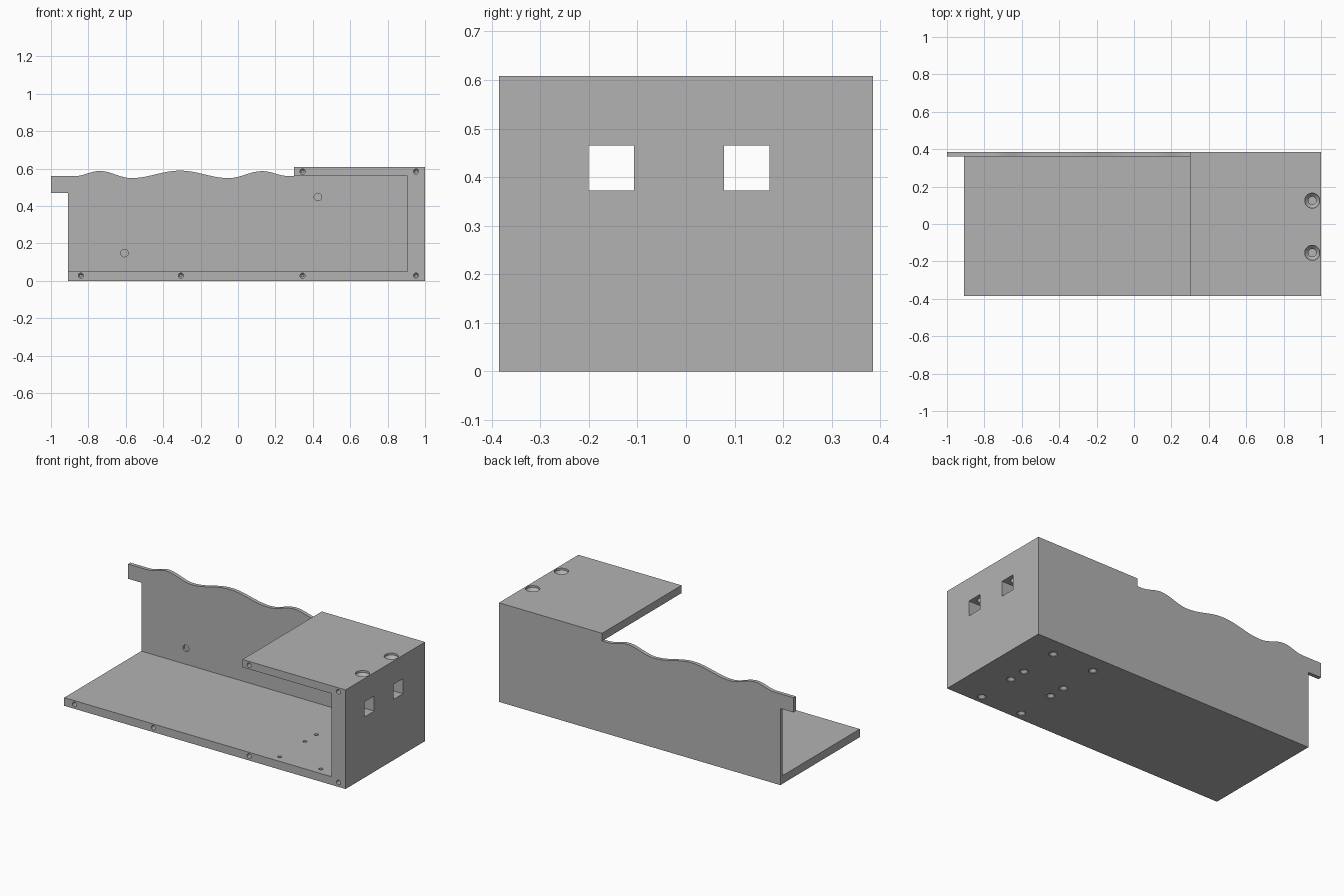
import bpy, bmesh, math
from mathutils import Vector

cube = bpy.data.objects.get("Cube")
if cube:
    bpy.data.objects.remove(cube, do_unlink=True)

COLOR = (0.45, 0.45, 0.45, 1)
grey = bpy.data.materials.new("plain grey")
grey.use_nodes = True
grey.diffuse_color = COLOR
grey.node_tree.nodes["Principled BSDF"].inputs["Base Color"].default_value = COLOR

LEFT, RIGHT, WALL, ROOF = -0.91, 1.0, 0.905, 0.3
FRONT, BACK, PANEL = -0.385, 0.385, 0.362
FLOOR, CEIL, TOP = 0.05, 0.56, 0.608


def finish(name, bm):
    bmesh.ops.recalc_face_normals(bm, faces=bm.faces)
    mesh = bpy.data.meshes.new(name)
    bm.to_mesh(mesh)
    bm.free()
    mesh.materials.append(grey)
    obj = bpy.data.objects.new(name, mesh)
    bpy.context.collection.objects.link(obj)
    return obj


def extrude_profile(name, points, y0, y1):
    """Extrude an x-z outline along y."""
    bm = bmesh.new()
    face = bm.faces.new([bm.verts.new((x, y0, z)) for x, z in points])
    grown = bmesh.ops.extrude_face_region(bm, geom=[face])["geom"]
    verts = [v for v in grown if isinstance(v, bmesh.types.BMVert)]
    bmesh.ops.translate(bm, verts=verts, vec=(0, y1 - y0, 0))
    return finish(name, bm)


def drill(bm, origin, axis, profile, sides=32):
    """Add a turned solid: profile is (radius, depth) along the axis."""
    axis = Vector(axis)
    u = axis.orthogonal().normalized()
    v = axis.cross(u)
    rings = []
    for r, d in profile:
        ring = []
        for i in range(sides):
            a = math.tau * i / sides
            p = Vector(origin) + axis * d + (u * math.cos(a) + v * math.sin(a)) * r
            ring.append(bm.verts.new(p))
        rings.append(ring)
    for a, b in zip(rings, rings[1:]):
        for i in range(sides):
            j = (i + 1) % sides
            bm.faces.new((a[i], a[j], b[j], b[i]))
    bm.faces.new(rings[0])
    bm.faces.new(rings[-1])


def cut(obj, bm):
    cutter = finish("cutter", bm)
    cutter.hide_render = True
    mod = obj.modifiers.new("cut", 'BOOLEAN')
    mod.operation = 'DIFFERENCE'
    mod.solver = 'EXACT'
    mod.object = cutter
    bpy.ops.object.select_all(action='DESELECT')
    bpy.context.view_layer.objects.active = obj
    obj.select_set(True)
    bpy.ops.object.modifier_apply(modifier=mod.name)
    bpy.data.objects.remove(cutter, do_unlink=True)
    bpy.ops.object.shade_smooth_by_angle(angle=math.radians(25))


# Floor, end wall and roof as one C-shaped shell
shell = extrude_profile("shell", [
    (LEFT, 0), (RIGHT, 0), (RIGHT, TOP), (ROOF, TOP),
    (ROOF, CEIL), (WALL, CEIL), (WALL, FLOOR), (LEFT, FLOOR)], FRONT, BACK)

# Back panel with wavy top and overhanging tab
crests = [(0.3, 0.56), (0.27, 0.56), (0.13, 0.586), (-0.05, 0.549), (-0.31, 0.589),
          (-0.57, 0.549), (-0.74, 0.587), (-0.87, 0.56)]
outline = [(LEFT, FLOOR), (WALL, FLOOR), (WALL, CEIL)]
STEPS = 14
for (xa, za), (xb, zb) in zip(crests, crests[1:]):
    for i in range(STEPS):
        t = i / STEPS
        outline.append((xa + (xb - xa) * t, za + (zb - za) * (1 - math.cos(math.pi * t)) / 2))
outline += [crests[-1], (-1, 0.56), (-1, 0.47), (LEFT, 0.47)]
back_panel = extrude_profile("back_panel", outline, PANEL, BACK)

# Square windows in the end wall, each reached by a countersunk roof hole
windows = bmesh.new()
holes = bmesh.new()
for y in (-0.154, 0.125):
    box = bmesh.ops.create_cube(windows, size=1)["verts"]
    bmesh.ops.scale(windows, verts=box, vec=(0.3, 0.093, 0.093))
    bmesh.ops.translate(windows, verts=box, vec=(0.95, y, 0.4185))
    drill(holes, (0.953, y, TOP), (0, 0, -1),
          [(0.04, -0.02), (0.04, 0.012), (0.021, 0.032), (0.021, 0.17)])

# Countersunk holes through the floor
for x in (0.517, 0.797):
    for y in (0.268, 0.021, -0.088, -0.335):
        drill(holes, (x, y, 0), (0, 0, 1),
              [(0.024, -0.01), (0.024, 0.004), (0.012, 0.018), (0.012, 0.08)])

# Blind screw holes along the front edges
for x, z in [(-0.84, 0.027), (-0.305, 0.027), (0.345, 0.027), (0.952, 0.027),
             (0.345, 0.584), (0.952, 0.584)]:
    drill(holes, (x, FRONT, z), (0, 1, 0),
          [(0.014, -0.02), (0.014, 0.05), (0.007, 0.06)])
cut(shell, windows)
cut(shell, holes)

# Shallow round pockets in the back panel
pockets = bmesh.new()
for x, z in [(-0.607, 0.148), (0.427, 0.448)]:
    drill(pockets, (x, PANEL, z), (0, 1, 0), [(0.02, -0.02), (0.02, 0.013)])
cut(back_panel, pockets)
